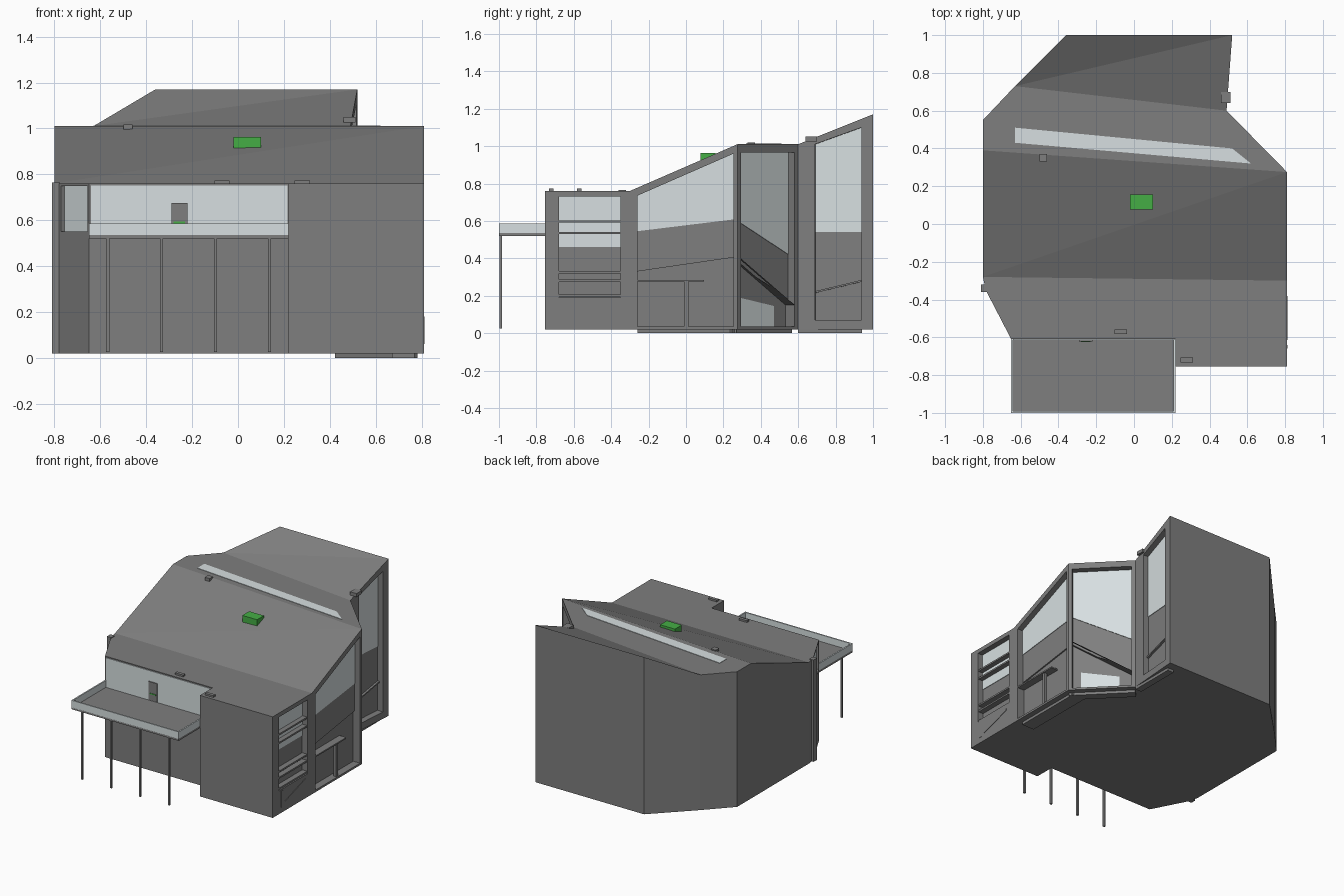
import bpy, bmesh
from mathutils import Vector


def material(name, rgb):
    m = bpy.data.materials.new(name)
    m.diffuse_color = (*rgb, 1)
    return m


GREY = material("grey_cladding", (0.21, 0.21, 0.21))
GLASS = material("pale_glass", (0.68, 0.74, 0.75))
GREEN = material("green_accent", (0.06, 0.42, 0.06))


def add_mesh(name, verts, faces, mat):
    bm = bmesh.new()
    vs = [bm.verts.new(v) for v in verts]
    for f in faces:
        bm.faces.new([vs[i] for i in f])
    bmesh.ops.recalc_face_normals(bm, faces=bm.faces)
    me = bpy.data.meshes.new(name)
    bm.to_mesh(me)
    bm.free()
    me.materials.append(mat)
    ob = bpy.data.objects.new(name, me)
    bpy.context.collection.objects.link(ob)
    return ob


def prism(name, lower, upper, mat):
    n = len(lower)
    faces = [list(range(n))[::-1], list(range(n, 2 * n))]
    faces += [[i, (i + 1) % n, n + (i + 1) % n, n + i] for i in range(n)]
    return add_mesh(name, list(lower) + list(upper), faces, mat)


def box(name, x0, x1, y0, y1, z0, z1, mat=GREY):
    r = [(x0, y0), (x1, y0), (x1, y1), (x0, y1)]
    return prism(name, [(*p, z0) for p in r], [(*p, z1) for p in r], mat)


# A wall frame is two plan points; panel shapes are (distance along, height)
def wall_prism(name, wall, shape, d0, d1, mat):
    a, b = Vector((*wall[0], 0)), Vector((*wall[1], 0))
    u = (b - a).normalized()
    out = Vector((u.y, -u.x, 0))

    def ring(d):
        return [a + u * s + out * d + Vector((0, 0, z)) for s, z in shape]
    return prism(name, ring(d0), ring(d1), mat)


def rect(s0, s1, z0, z1):
    return [(s0, z0), (s1, z0), (s1, z1), (s0, z1)]


# Main body: plan outline with the roof height at each corner
outline = [(-0.65, -0.61, .76), (0.22, -0.61, .76), (0.22, -0.755, .76), (0.81, -0.755, .76),
           (0.81, -0.30, .76), (0.81, 0.275, 1.01), (0.49, 0.60, 1.01), (0.52, 1.0, 1.17),
           (-0.36, 1.0, 1.17), (-0.63, 0.73, 1.01), (-0.80, 0.55, 1.01), (-0.80, 0.39, 1.01),
           (-0.80, -0.28, .76), (-0.785, -0.35, .76)]
n = len(outline)
roof = [(0, 1, 2, 3, 4, 12, 13), (12, 4, 5), (12, 5, 11), (11, 5, 6, 9, 10), (9, 6, 7), (9, 7, 8)]
faces = [[n + i for i in f] for f in roof] + [list(range(n))[::-1]]
faces += [[i, (i + 1) % n, n + (i + 1) % n, n + i] for i in range(n)]
body = add_mesh("house_body", [(x, y, 0.02) for x, y, z in outline] + outline, faces, GREY)


def recess(wall, shape, depth):
    cut = wall_prism("cutter", wall, shape, 0.03, -depth, GREY)
    cut.hide_render = True
    m = body.modifiers.new("recess", 'BOOLEAN')
    m.operation, m.solver, m.object = 'DIFFERENCE', 'EXACT', cut
    bpy.context.view_layer.objects.active = body
    bpy.ops.object.modifier_apply(modifier=m.name)
    bpy.data.objects.remove(cut, do_unlink=True)


def glass(name, wall, shape, depth):
    wall_prism(name, wall, shape, -depth - 0.004, -depth + 0.004, GLASS)


RIGHT = ((0.81, -0.755), (0.81, 0.275))
DIAG = ((0.81, 0.275), (0.49, 0.60))
WING = ((0.49, 0.60), (0.52, 1.0))
CORNER = ((-0.785, -0.35), (-0.65, -0.61))

# Right wall, front bay: recessed window with ledges
recess(RIGHT, rect(0.075, 0.405, 0.19, 0.73), 0.045)
glass("bay_window", RIGHT, rect(0.075, 0.405, 0.46, 0.73), 0.045)
for z in (0.20, 0.28, 0.325, 0.535, 0.597):
    wall_prism("bay_ledge", RIGHT, rect(0.075, 0.405, z - 0.006, z + 0.006), -0.045, -0.005, GREY)
wall_prism("stair_rail", RIGHT, [(0.14, 0.075), (0.375, 0.15), (0.375, 0.165), (0.14, 0.09)],
           -0.002, 0.003, GREY)
wall_prism("stair_post", RIGHT, rect(0.095, 0.115, 0.06, 0.18), -0.002, 0.003, GREY)

# Right wall, tall middle bay
recess(RIGHT, [(0.495, 0.33), (1.01, 0.405), (1.01, 0.96), (0.495, 0.735)], 0.045)
recess(RIGHT, [(0.495, 0.035), (1.01, 0.035), (1.01, 0.405), (0.495, 0.33)], 0.055)
glass("middle_window", RIGHT, [(0.495, 0.545), (1.01, 0.608), (1.01, 0.96), (0.495, 0.735)], 0.045)
wall_prism("porch_canopy", RIGHT, rect(0.495, 0.85, 0.275, 0.285), -0.06, 0.0, GREY)
wall_prism("porch_post", RIGHT, rect(0.745, 0.768, 0.03, 0.28), -0.03, -0.008, GREY)

# Diagonal wall: large window, lower wall and small door light
recess(DIAG, [(0.025, 0.40), (0.43, 0.15), (0.43, 0.965), (0.025, 0.965)], 0.05)
recess(DIAG, [(0.025, 0.035), (0.43, 0.035), (0.43, 0.15), (0.025, 0.40)], 0.07)
glass("diagonal_window", DIAG, [(0.025, 0.61), (0.43, 0.42), (0.43, 0.965), (0.025, 0.965)], 0.05)
glass("diagonal_door_light", DIAG, [(0.08, 0.035), (0.34, 0.035), (0.34, 0.145), (0.08, 0.19)], 0.07)

# Back wing side window
recess(WING, [(0.09, 0.07), (0.34, 0.07), (0.34, 1.10), (0.09, 1.01)], 0.045)
glass("wing_window", WING, [(0.09, 0.54), (0.34, 0.54), (0.34, 1.10), (0.09, 1.01)], 0.045)
wall_prism("wing_rail", WING, [(0.09, 0.215), (0.34, 0.275), (0.34, 0.285), (0.09, 0.225)],
           -0.046, -0.03, GREY)

# Front left corner window and pier
recess(CORNER, rect(0.03, 0.28, 0.55, 0.75), 0.02)
glass("corner_window", CORNER, rect(0.03, 0.28, 0.55, 0.75), 0.02)
box("corner_pier", -0.81, -0.775, -0.36, -0.32, 0.02, 0.765)

# Front upper window with balcony door
box("balcony_window", -0.64, 0.215, -0.615, -0.607, 0.53, 0.752, GLASS)
box("balcony_door", -0.29, -0.22, -0.622, -0.612, 0.54, 0.675)
box("door_sill", -0.28, -0.23, -0.626, -0.62, 0.586, 0.594, GREEN)

# Balcony: slab, parapets and posts
box("balcony_slab", -0.65, 0.22, -1.0, -0.61, 0.52, 0.535)
box("balcony_front_parapet", -0.65, 0.22, -1.0, -0.99, 0.53, 0.585, GLASS)
for x in (-0.65, 0.21):
    box("balcony_side_parapet", x, x + 0.01, -0.99, -0.61, 0.53, 0.585, GLASS)
for i in range(4):
    x = -0.568 + 0.235 * i
    box("balcony_post", x - 0.007, x + 0.007, -0.998, -0.984, 0.025, 0.525)

# Skylight strip
strip = [(-0.63, 0.43), (0.62, 0.32), (0.52, 0.40), (-0.63, 0.51)]
prism("skylight", [(*p, 1.007) for p in strip], [(*p, 1.013) for p in strip], GLASS)

# Green roof hatch and small roof vents
box("roof_hatch", -0.02, 0.10, 0.078, 0.157, 0.90, 0.963, GREEN)
box("ridge_vent", -0.50, -0.46, 0.33, 0.37, 0.97, 1.018)
for x, y in ((-0.07, -0.57), (0.28, -0.72)):
    box("flat_roof_vent", x - 0.033, x + 0.033, y - 0.012, y + 0.012, 0.75, 0.773)
box("wing_vent", 0.46, 0.512, 0.64, 0.70, 1.025, 1.05)

# Plinth under the right side bays
box("middle_plinth", 0.67, 0.77, -0.26, 0.27, 0, 0.022)
wall_prism("diagonal_plinth", DIAG, rect(0.0, 0.45, 0, 0.022), -0.1, -0.04, GREY)
box("wing_plinth", 0.44, 0.49, 0.60, 0.94, 0, 0.022)
